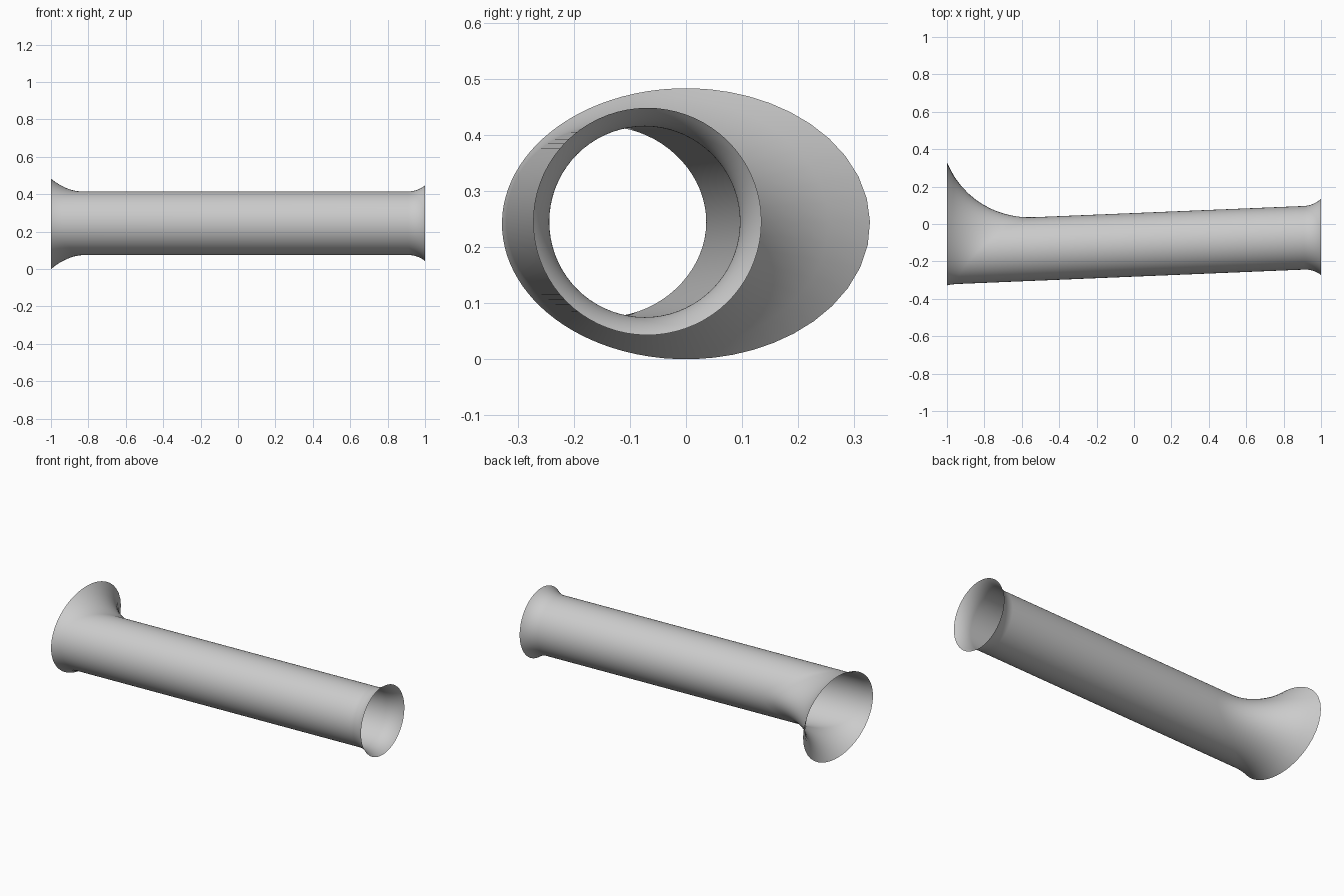
import bpy, bmesh
from math import cos, sin, pi, sqrt, hypot

SIDES, STEPS = 72, 12
RADIUS, HEIGHT, SLANT = 0.17, 0.245, 0.0415

if "Cube" in bpy.data.objects:
    bpy.data.objects.remove(bpy.data.objects["Cube"])

mat = bpy.data.materials.new("plain grey")
mat.use_nodes = True
grey = (0.6, 0.6, 0.6, 1)
mat.diffuse_color = grey
mat.node_tree.nodes["Principled BSDF"].inputs["Base Color"].default_value = grey


def axis_y(x):
    return -0.1115 + SLANT * x


def rim_distance(a, end, cy, cz, ry, rz):
    """Distance from the pipe axis to an elliptical rim, along angle a."""
    dy, dz = cos(a) / ry, sin(a) / rz
    oy, oz = (axis_y(end) - cy) / ry, (HEIGHT - cz) / rz
    qa, qb, qc = dy * dy + dz * dz, oy * dy + oz * dz, oy * oy + oz * oz - 1
    return (-qb + sqrt(qb * qb - qa * qc)) / qa


def flare_point(a, t, end, rim, reach):
    """Point on a rounded flare; t runs from 0 on the pipe to 1 at the rim."""
    gap = max(rim_distance(a, end, *rim) - RADIUS, 0.001)
    length = reach * sqrt(gap)
    bend = (length ** 2 + gap ** 2) / (2 * gap)
    r = RADIUS + bend - sqrt(max(bend ** 2 - (t * length) ** 2, 0))
    x = end * (1 - length * (1 - t))
    return (x, axis_y(x) + r * cos(a), HEIGHT + r * sin(a))


# Flared ends: side, rim (centre y, centre z, half width, half height), reach
WIDE = (-1, (0, 0.2415, 0.328, 0.2415), 0.83)
NARROW = (1, (-0.069, 0.2455, 0.2035, 0.2025), 0.5)
stations = [(1 - i / STEPS, WIDE) for i in range(STEPS + 1)]
stations += [(i / STEPS, NARROW) for i in range(STEPS + 1)]

# Open pipe skinned through both flares
bm = bmesh.new()
rings = [[bm.verts.new(flare_point(2 * pi * k / SIDES, t, *flare))
          for k in range(SIDES)] for t, flare in stations]
for a, b in zip(rings, rings[1:]):
    for k in range(SIDES):
        n = (k + 1) % SIDES
        bm.faces.new((a[k], b[k], b[n], a[n])).smooth = True
bmesh.ops.recalc_face_normals(bm, faces=bm.faces)
if sum(f.normal.dot(f.calc_center_median() - f.calc_center_median().project((1, 0, 0))
                    - type(f.normal)((0, -0.11, HEIGHT))) for f in bm.faces) < 0:
    bmesh.ops.reverse_faces(bm, faces=bm.faces)

mesh = bpy.data.meshes.new("flared_pipe")
bm.to_mesh(mesh)
bm.free()
mesh.materials.append(mat)
pipe = bpy.data.objects.new("flared_pipe", mesh)
bpy.context.collection.objects.link(pipe)
